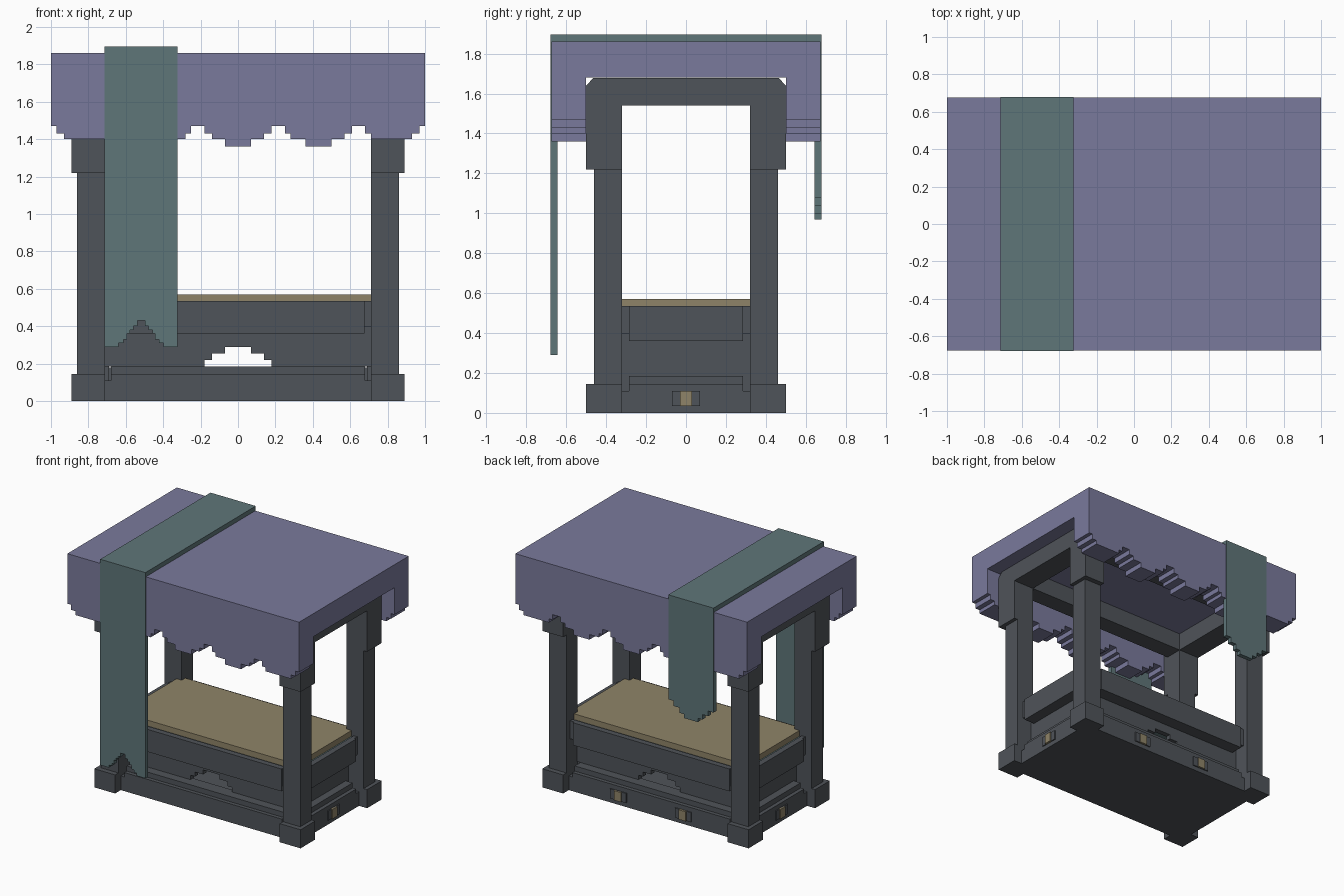
import bpy
import bmesh
from mathutils import Vector

if "Cube" in bpy.data.objects:
    bpy.data.objects.remove(bpy.data.objects["Cube"], do_unlink=True)


def material(name, rgb):
    m = bpy.data.materials.new(name)
    m.use_nodes = True
    m.diffuse_color = (*rgb, 1)
    m.node_tree.nodes["Principled BSDF"].inputs["Base Color"].default_value = (*rgb, 1)
    return m


PURPLE = material("dusty purple cloth", (0.195, 0.195, 0.332))
DARK = material("dark slate wood", (0.078, 0.087, 0.100))
TEAL = material("muted teal cloth", (0.114, 0.181, 0.191))
TAN = material("tan", (0.275, 0.231, 0.138))


def prism(name, profile, axis, lo, hi, mat):
    """Extrude a closed 2D outline along x, y or z, from lo to hi."""
    place = {"x": lambda a, b: (lo, a, b),
             "y": lambda a, b: (a, lo, b),
             "z": lambda a, b: (a, b, lo)}[axis]
    bm = bmesh.new()
    face = bm.faces.new([bm.verts.new(place(a, b)) for a, b in profile])
    ext = bmesh.ops.extrude_face_region(bm, geom=[face])
    shift = Vector([(hi - lo) * (axis == k) for k in "xyz"])
    bmesh.ops.translate(bm, vec=shift,
                        verts=[v for v in ext["geom"] if isinstance(v, bmesh.types.BMVert)])
    bmesh.ops.recalc_face_normals(bm, faces=bm.faces)
    mesh = bpy.data.meshes.new(name)
    bm.to_mesh(mesh)
    bm.free()
    mesh.materials.append(mat)
    obj = bpy.data.objects.new(name, mesh)
    bpy.context.collection.objects.link(obj)
    return obj


def box(name, x, y, z, mat):
    return prism(name, [(x[0], y[0]), (x[1], y[0]), (x[1], y[1]), (x[0], y[1])],
                 "z", z[0], z[1], mat)


def span(s, a, b):
    return tuple(sorted((s * a, s * b)))


def stepped(steps, top, centre=0):
    """Outline with a flat top and a mirrored staircase along the bottom."""
    half, prev = [], 0
    for x, z in steps:
        half += [(prev, z), (x, z)]
        prev = x
    half = half[1:] if half[0][0] == 0 else half
    left = [(centre - x, z) for x, z in reversed(half)]
    right = [(centre + x, z) for x, z in half]
    return left + right + [(centre + prev, top), (centre - prev, top)]


def notched(x, y):
    """Rectangle whose corners are cut out around the posts."""
    px, py = 0.71, 0.32
    q = [(x, py), (px, py), (px, y)]
    return (q + [(-a, b) for a, b in reversed(q)]
            + [(-a, -b) for a, b in q] + [(a, -b) for a, b in reversed(q)])


# Posts with feet, capitals
for sx in (1, -1):
    for sy in (1, -1):
        box("post", span(sx, .71, .86), span(sy, .32, .46), (.145, 1.22), DARK)
        box("post_foot", span(sx, .71, .89), span(sy, .32, .50), (0, .145), DARK)
        box("post_capital", span(sx, .71, .89), span(sy, .32, .50), (1.22, 1.54), DARK)

# Upper frame under the canopy
for s in (1, -1):
    prism("end_beam", [(-.5, 1.54), (.5, 1.54), (.5, 1.64), (.465, 1.678),
                       (-.465, 1.678), (-.5, 1.64)], "x", *span(s, .71, .89), DARK)
    box("long_beam", (-.71, .71), span(s, .32, .46), (1.54, 1.678), DARK)

# Base in tiers
prism("base_plinth", notched(.82, .43), "z", 0, .11, DARK)
for s in (1, -1):
    box("base_long_step", (-.68, .68), span(s, .30, .43), (.11, .145), DARK)
    box("base_long_tier", (-.68, .68), span(s, .30, .40), (.145, .185), DARK)
    box("base_end_step", span(s, .69, .82), (-.285, .285), (.11, .145), DARK)
    box("base_end_tier", span(s, .69, .79), (-.285, .285), (.145, .185), DARK)
box("base_floor", (-.69, .69), (-.30, .30), (.11, .18), DARK)

# Recessed panels with a stepped arch on the long sides
arch = [(.07, .29), (.14, .255), (.18, .22)]
for s in (1, -1):
    prism("long_panel", stepped(arch + [(.71, .185)], .40), "y", *span(s, .29, .33), DARK)
    box("end_panel", span(s, .69, .73), (-.32, .32), (.11, .40), DARK)

# Bed rails with narrow tongues running into the posts
for s in (1, -1):
    box("long_rail", (-.675, .675), span(s, .395, .43), (.36, .535), DARK)
    box("long_rail_tongue", (-.71, .71), span(s, .385, .415), (.395, .535), DARK)
    box("long_rail_underside", (-.675, .675), span(s, .32, .40), (.36, .395), DARK)
    box("end_rail", span(s, .785, .82), (-.285, .285), (.36, .535), DARK)
    box("end_rail_tongue", span(s, .775, .805), (-.32, .32), (.395, .535), DARK)
    box("end_rail_underside", span(s, .71, .79), (-.285, .285), (.36, .395), DARK)

# Bedding
prism("bed_sheet", notched(.78, .39), "z", .395, .525, TEAL)
prism("mattress_top", notched(.755, .365), "z", .525, .57, TAN)

# Canopy: roof slab and thick stepped valances
box("canopy_roof", (-1, 1), (-.5, .5), (1.68, 1.86), PURPLE)
levels = [1.36, 1.40, 1.43, 1.47]
scallop = list(zip((.07, .14, .18, .25), levels))
scallop += list(zip((.28, .36, .50, .57, .61, .68),
                    (levels[i] for i in (2, 1, 0, 1, 2, 3))))
scallop += list(zip((.71, .93, .97, 1), (levels[i] for i in (2, 1, 2, 3))))
for s in (1, -1):
    prism("canopy_valance", stepped(scallop, 1.86), "y", *span(s, .5, .675), PURPLE)

# Cloth runner draped over the canopy
MID = -.518
box("runner_top", (MID - .195, MID + .195), (-.68, .68), (1.855, 1.895), TEAL)
prism("runner_front", stepped([(.02, .43), (.04, .40), (.06, .38), (.075, .36), (.095, .33),
                               (.12, .31), (.195, .29)], 1.856, MID),
      "y", -.68, -.645, TEAL)
prism("runner_back", stepped([(.06, .97), (.10, 1.0), (.15, 1.04), (.195, 1.08)],
                             1.856, MID), "y", .645, .68, TEAL)

# Clasps on the base: dark plate with a tan stud
for x in (-.28, .28):
    box("clasp_plate", (x - .07, x + .07), (.42, .438), (.035, .11), DARK)
    box("clasp_stud", (x - .03, x + .03), (.42, .447), (.035, .11), TAN)
for s in (1, -1):
    box("clasp_plate", span(s, .81, .828), (-.07, .07), (.035, .11), DARK)
    box("clasp_stud", span(s, .81, .837), (-.03, .03), (.035, .11), TAN)
